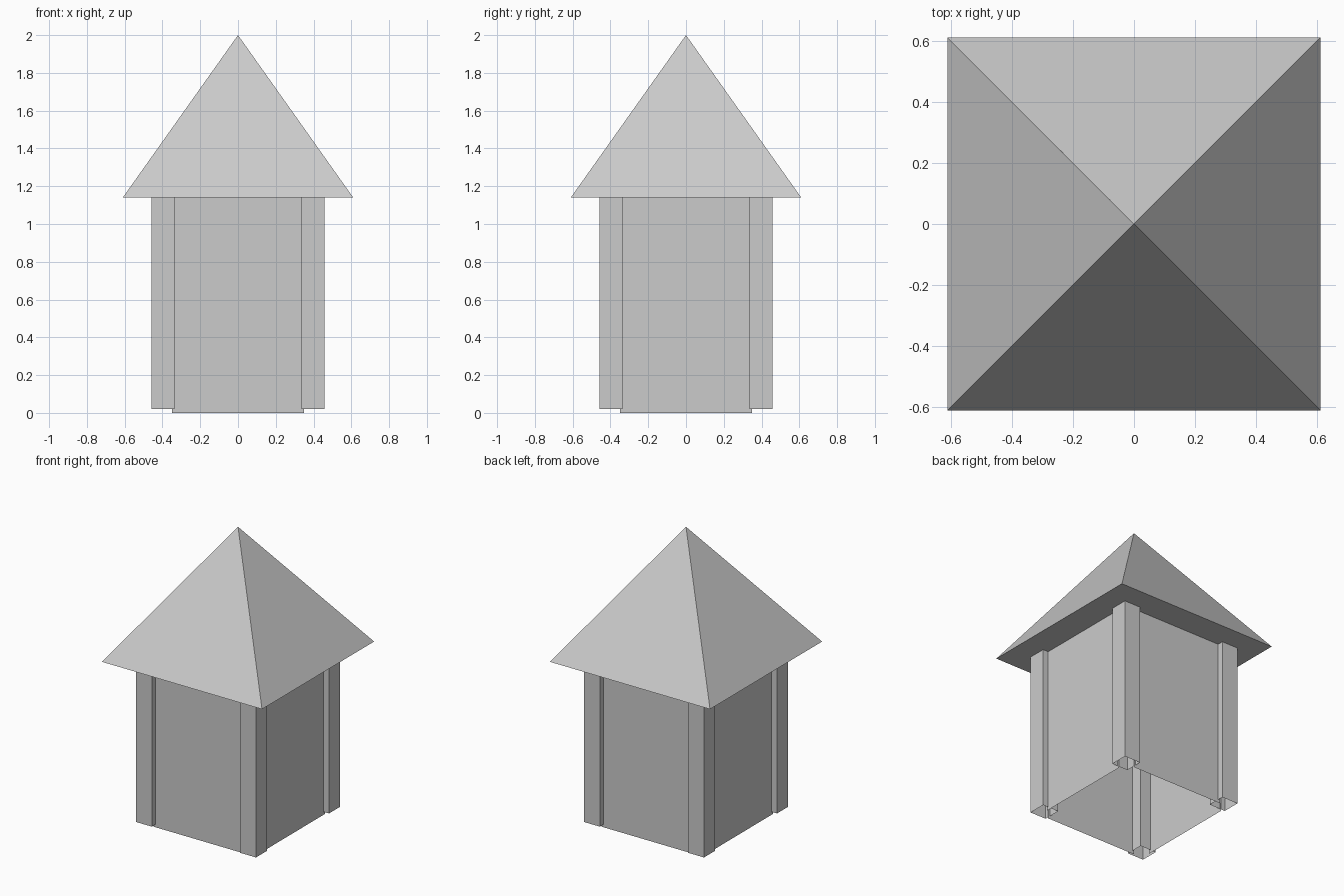
import bpy, bmesh

if "Cube" in bpy.data.objects:
    bpy.data.objects.remove(bpy.data.objects["Cube"])

EAVES = 1.14


def make_object(name, bm):
    bmesh.ops.recalc_face_normals(bm, faces=bm.faces)
    mesh = bpy.data.meshes.new(name)
    bm.to_mesh(mesh)
    bm.free()
    obj = bpy.data.objects.new(name, mesh)
    bpy.context.collection.objects.link(obj)
    return obj


# Pyramid roof with closed underside
def roof(half, z0, z1):
    bm = bmesh.new()
    base = [bm.verts.new((x * half, y * half, z0))
            for x, y in ((-1, -1), (1, -1), (1, 1), (-1, 1))]
    apex = bm.verts.new((0, 0, z1))
    bm.faces.new(base[::-1])
    for i in range(4):
        bm.faces.new((base[i], base[(i + 1) % 4], apex))
    make_object("roof", bm)


# Square corner post, open at both ends
def post(name, cx, cy, half, z0, z1):
    bm = bmesh.new()
    bmesh.ops.create_cube(bm, size=1)
    bm.normal_update()
    caps = [f for f in bm.faces if abs(f.normal.z) > 0.5]
    bmesh.ops.delete(bm, geom=caps, context='FACES_ONLY')
    for v in bm.verts:
        v.co = (cx + v.co.x * 2 * half, cy + v.co.y * 2 * half,
                z1 if v.co.z > 0 else z0)
    make_object(name, bm)


# Thin wall panel between two posts; (dx, dy) is the outward direction
def panel(name, dx, dy, dist, half, z0, z1):
    bm = bmesh.new()
    corners = ((-half, z0), (half, z0), (half, z1), (-half, z1))
    verts = [bm.verts.new((dx * dist - dy * s, dy * dist + dx * s, z))
             for s, z in corners]
    bm.faces.new(verts)
    mesh = bpy.data.meshes.new(name)
    bm.to_mesh(mesh)
    bm.free()
    bpy.context.collection.objects.link(bpy.data.objects.new(name, mesh))


roof(0.61, EAVES, 2.0)

for fb, sy in (("front", -1), ("back", 1)):
    for lr, sx in (("left", -1), ("right", 1)):
        post(f"{fb}_{lr}_post", sx * 0.397, sy * 0.397, 0.061, 0.02, EAVES)

for side, dx, dy in (("front", 0, -1), ("back", 0, 1),
                     ("left", -1, 0), ("right", 1, 0)):
    panel(f"{side}_wall", dx, dy, 0.417, 0.35, 0.0, EAVES)
